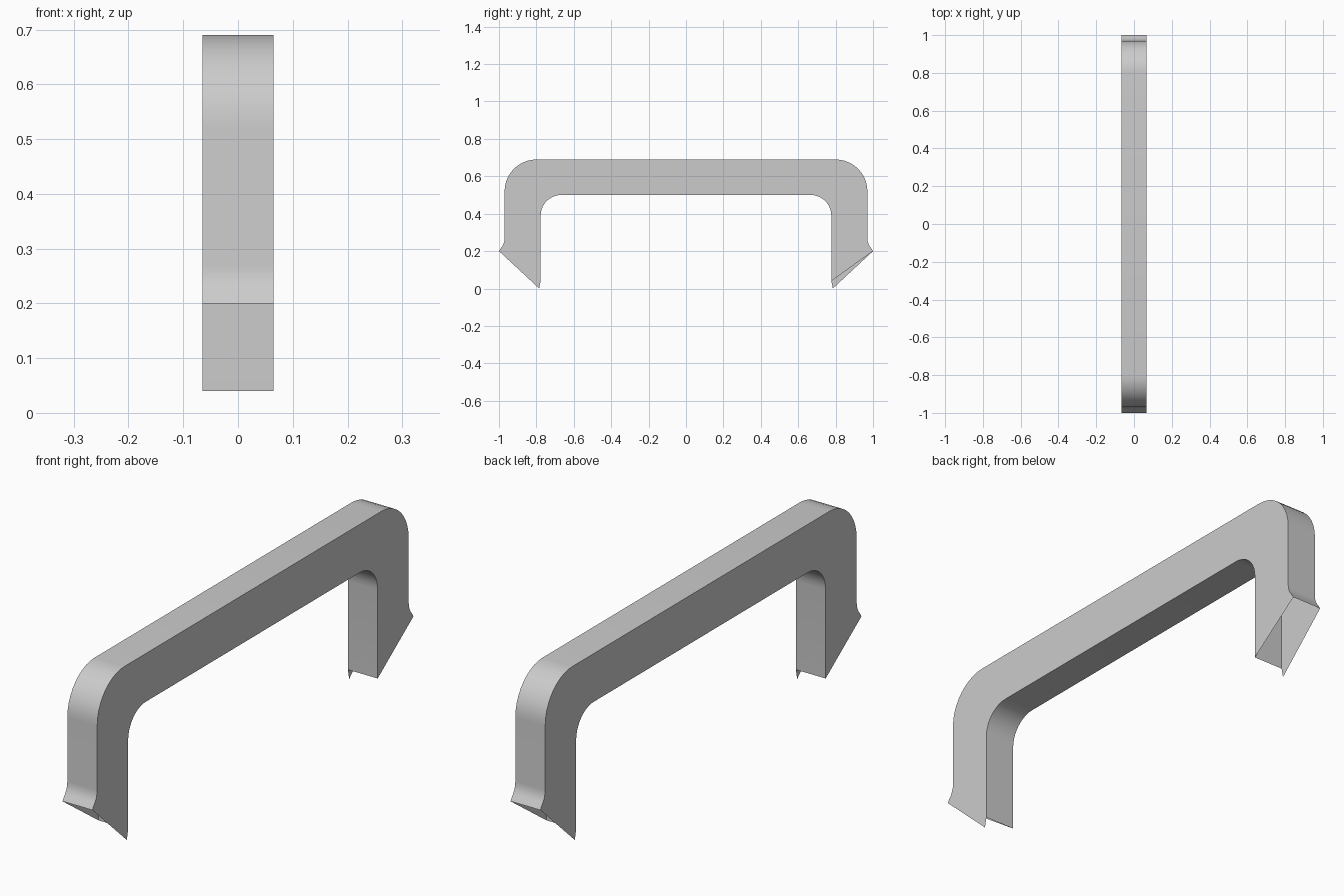
import bpy
import bmesh
from math import cos, sin, pi, radians

cube = bpy.data.objects.get("Cube")
if cube:
    bpy.data.objects.remove(cube, do_unlink=True)

HALF_WIDTH = 0.065
STEPS = 10


def arc(cy, cz, r, start, end, steps=STEPS):
    angles = (start + (end - start) * i / steps for i in range(steps + 1))
    return [(cy + r * cos(a), cz + r * sin(a)) for a in angles]


def mirrored(half):
    # Complete a half profile by reflecting it to the back
    return half + [(-y, z) for y, z in reversed(half)]


# Flared lip, upright and rounded corner of the outside; upright and corner of the inside
lip = arc(-1.05, 0.268, 0.08, radians(-55), 0, 5)
lip[0] = (-1.0, 0.2)
outer = mirrored(lip + arc(-0.80, 0.52, 0.17, pi, pi / 2))
inner = mirrored([(-0.777, 0.04)] + arc(-0.667, 0.39, 0.11, pi, pi / 2))
TIP = (-0.785, 0.0)

bm = bmesh.new()


def row(profile, x):
    return [bm.verts.new((x, y, z)) for y, z in profile]


def wall(a, b):
    for i in range(len(a) - 1):
        face = bm.faces.new((a[i], a[i + 1], b[i + 1], b[i]))
        face.smooth = True


# Outer and inner walls, leaving the feet open underneath
out_l, out_r = row(outer, HALF_WIDTH), row(outer, -HALF_WIDTH)
in_l, in_r = row(inner, HALF_WIDTH), row(inner, -HALF_WIDTH)
wall(out_r, out_l)
wall(in_l, in_r)

# Side plates: each runs down to a thin point on one foot only
tip_l = bm.verts.new((HALF_WIDTH, *TIP))
tip_r = bm.verts.new((-HALF_WIDTH, -TIP[0], TIP[1]))
bm.faces.new([tip_l] + in_l + out_l[::-1])
bm.faces.new(out_r + [tip_r] + in_r[::-1])
bm.normal_update()

mesh = bpy.data.meshes.new("handle")
bm.to_mesh(mesh)
bm.free()
handle = bpy.data.objects.new("handle", mesh)
bpy.context.collection.objects.link(handle)

# Plain grey finish
grey = bpy.data.materials.new("light grey")
grey.use_nodes = True
color = (0.6, 0.6, 0.6, 1)
grey.diffuse_color = color
grey.node_tree.nodes["Principled BSDF"].inputs["Base Color"].default_value = color
mesh.materials.append(grey)

bpy.context.view_layer.objects.active = handle
handle.select_set(True)
bpy.ops.object.shade_smooth_by_angle(angle=radians(35))
